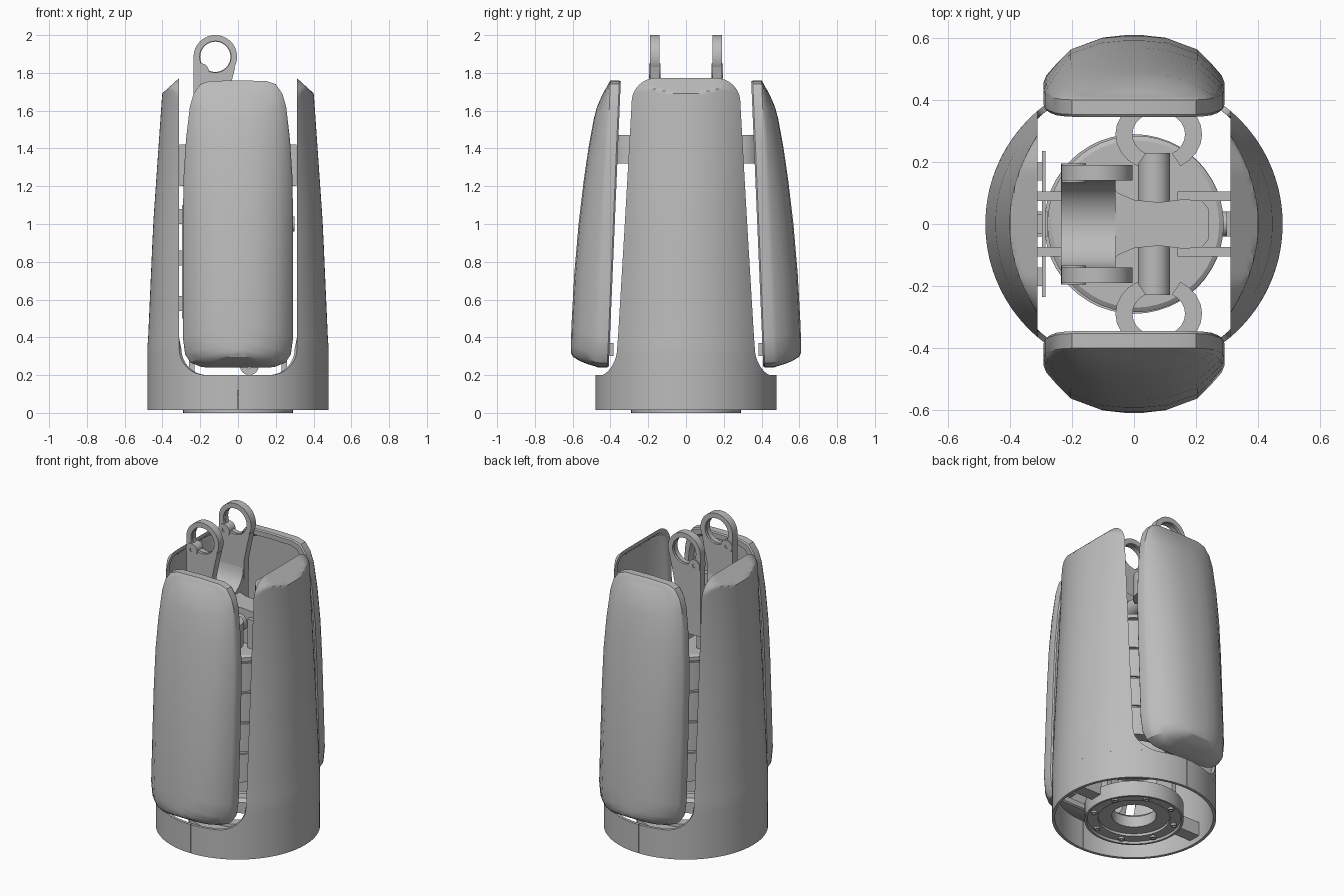
import bpy, bmesh, math

cube = bpy.data.objects.get("Cube")
if cube:
    bpy.data.objects.remove(cube, do_unlink=True)

grey = bpy.data.materials.new("mid grey")
grey.use_nodes = True
grey.diffuse_color = (0.5, 0.5, 0.5, 1)
grey.node_tree.nodes["Principled BSDF"].inputs["Base Color"].default_value = (0.5, 0.5, 0.5, 1)


def make(name, bm, angle=32, thickness=0):
    """Turn a bmesh into a shaded object, with an optional wall thickness."""
    mesh = bpy.data.meshes.new(name)
    bm.to_mesh(mesh)
    bm.free()
    ob = bpy.data.objects.new(name, mesh)
    bpy.context.collection.objects.link(ob)
    mesh.materials.append(grey)
    bpy.ops.object.select_all(action='DESELECT')
    ob.select_set(True)
    bpy.context.view_layer.objects.active = ob
    if thickness:
        mod = ob.modifiers.new("wall", 'SOLIDIFY')
        mod.thickness, mod.offset = thickness, -1
        bpy.ops.object.modifier_apply(modifier=mod.name)
    bpy.ops.object.shade_smooth_by_angle(angle=math.radians(angle))
    return ob


def place(axis, u, v, w):
    """u, v lie across the axis, w lies along it."""
    return {'x': (w, u, v), 'y': (u, w, v), 'z': (u, v, w)}[axis]


def prism(name, pts, axis, lo, hi):
    bm = bmesh.new()
    a, b = [[bm.verts.new(place(axis, u, v, w)) for u, v in pts] for w in (lo, hi)]
    n = len(pts)
    bm.faces.new(a)
    bm.faces.new(b)
    for i in range(n):
        j = (i + 1) % n
        bm.faces.new((a[i], a[j], b[j], b[i]))
    bmesh.ops.recalc_face_normals(bm, faces=bm.faces)
    return make(name, bm)


def box(name, x, y, z):
    return prism(name, [(x[0], y[0]), (x[1], y[0]), (x[1], y[1]), (x[0], y[1])], 'z', *z)


def lathe(name, profile, axis='z', centre=(0, 0), n=48):
    """Revolve a closed (radius, along) profile about an axis."""
    bm = bmesh.new()
    rings = []
    for k in range(n):
        t = math.tau * k / n
        rings.append([bm.verts.new(place(axis, centre[0] + r * math.cos(t),
                                         centre[1] + r * math.sin(t), w)) for r, w in profile])
    m = len(profile)
    for k in range(n):
        a, b = rings[k], rings[(k + 1) % n]
        for i in range(m):
            j = (i + 1) % m
            if profile[i][0] or profile[j][0]:
                bm.faces.new((a[i], a[j], b[j], b[i]))
    bmesh.ops.remove_doubles(bm, verts=bm.verts, dist=1e-5)
    bmesh.ops.recalc_face_normals(bm, faces=bm.faces)
    return make(name, bm)


def tube(name, r, r_in, lo, hi, axis='z', centre=(0, 0), n=48):
    return lathe(name, [(r_in, lo), (r, lo), (r, hi), (r_in, hi)], axis, centre, n)


def lerp(table, z):
    for (z0, a), (z1, b) in zip(table, table[1:]):
        if z <= z1:
            return a + (b - a) * max(0, z - z0) / (z1 - z0)
    return table[-1][1]


# Side shells: tapered half cylinders, cut by a flat plane, bevelled round the top
RADIUS = [(0, .48), (.3, .48), (1, .449), (1.68, .402), (1.8, .395)]
HALF_WIDTH = [(.35, .363), (1, .324), (1.6, .29), (1.8, .28)]
CUT, TOP, CORNER = .312, 1.772, .12
SPRING = TOP - CORNER


def opening_angle(z):
    lift = max(0, .34 - z) / .14
    return math.acos((.17 + .142 * math.sqrt(max(0, 1 - lift * lift))) / .48)


def wall_point(t, z):
    """Point of the upper shell at t = -1..1 across its width."""
    full, r = lerp(HALF_WIDTH, z), lerp(RADIUS, z)
    over = max(0, z - SPRING)
    y = t * (full - CORNER + math.sqrt(max(0, CORNER ** 2 - over ** 2)))
    rise = r - CUT
    rho = (full * full + rise * rise) / (2 * rise)
    aside = abs(y) - (full - CORNER)
    if aside > 0 and over > 0:
        inset = CORNER - math.hypot(aside, over)
    else:
        inset = min(full - abs(y), TOP - z)
    x = r - rho + math.sqrt(rho * rho - y * y)
    return max(CUT, min(x, CUT + 1.1 * inset)), y


def shell(name, side, rows):
    bm = bmesh.new()
    grid = []
    for z in rows:
        row = []
        for k in range(41):
            t = k / 20 - 1
            if z > .35:
                x, y = wall_point(t, z)
            else:
                a = t * (math.radians(89.7) if rows[-1] < .3 else opening_angle(z))
                x, y = .48 * math.cos(a), .48 * math.sin(a)
            row.append(bm.verts.new((side * x, side * y, z)))
        grid.append(row)
    for a, b in zip(grid, grid[1:]):
        for k in range(40):
            bm.faces.new((a[k], a[k + 1], b[k + 1], b[k]))
    ob = make(name, bm, 28, .018)
    for v in ob.data.vertices:
        if v.co.z > .34:
            v.co.x = side * max(CUT, abs(v.co.x))


corner_rows = [.34 - .14 * math.cos(math.pi / 2 * k / 8) for k in range(9)]
wall_rows = [.4 + .125 * k for k in range(10)] + [1.6]
top_rows = [SPRING + CORNER * math.sin(math.pi / 2 * k / 14) for k in range(15)]
for label, s in (("left", 1), ("right", -1)):
    shell(label + "_base_half", s, [.015, .2])
    shell(label + "_side_shell", s, corner_rows + wall_rows + top_rows)

# Front and back panels: a rim with a bevelled, bowed outer face
EDGE = [(0, .24), (.12, .24), (.19, .242), (.25, .265), (.28, .31), (.292, .4), (.292, .7),
        (.292, 1), (.288, 1.25), (.275, 1.45), (.255, 1.62), (.235, 1.69), (.2, 1.74),
        (.15, 1.757), (0, 1.76)]
BOW = [(.24, .597), (.33, .61), (.6, .603), (1.1, .56), (1.4, .517), (1.6, .48), (1.76, .41)]
# width scale, height scale, offset from the inner face, blend towards the bowed face
LOOPS = [(.82, .93, .03, 0), (.88, .95, 0, 0), (.98, .992, 0, 0), (1, 1, .008, 0),
         (1, 1, .055, 0), (.97, .99, .06, .12), (.84, .975, .06, .42),
         (.7, .955, .06, .7), (.36, .925, .06, .95), (.12, .9, .06, 1)]


def panel(name, side):
    outline = EDGE + [(-x, z) for x, z in EDGE[-2:0:-1]]
    n = len(outline)
    bm = bmesh.new()
    loops = []
    for sx, sz, off, blend in LOOPS:
        loop = []
        for x, z in outline:
            z = 1 + (z - 1) * sz
            y = .408 - .063 * (z - .27) / 1.49 + off
            y += (max(y, lerp(BOW, z)) - y) * blend
            loop.append(bm.verts.new((x * sx, side * y, z)))
        loops.append(loop)
    for a, b in zip(loops, loops[1:]):
        for i in range(n):
            j = (i + 1) % n
            bm.faces.new((a[i], a[j], b[j], b[i]))
    for loop in (loops[0], loops[-1]):
        for i in range(n // 2):
            corners = [loop[i], loop[i + 1], loop[n - i - 1], loop[-i]]
            bm.faces.new(list(dict.fromkeys(corners)))
    bmesh.ops.recalc_face_normals(bm, faces=bm.faces)
    make(name, bm, 30)


# Hook arc that holds each panel to the core
HOOK = [(r, math.radians(a)) for r, turns in ((.14, range(-60, 241, 15)), (.085, range(240, -61, -15)))
        for a in turns]
ARM = [(-.235, 1.885), (-.235, 1.36), (-.06, 1.36), (-.055, 1.65), (-.03, 1.77), (-.015, 1.83),
       (-.08, 1.8), (-.13, 1.78), (-.18, 1.81), (-.205, 1.85), (-.21, 1.885)]
for label, s in (("front", -1), ("back", 1)):
    panel(label + "_panel", s)
    prism(label + "_hook", [(.08 + r * math.cos(a), s * (.29 + r * math.sin(a) * .85)) for r, a in HOOK],
          'z', 1.32, 1.47)
    for x in (-.15, .15):
        box(label + "_lower_tab", (x - .03, x + .03), sorted((s * .385, s * .44)), (.3, .37))
    # Eyelets with their arms and pivot bosses
    lo, hi = sorted((s * .14, s * .19))
    tube(label + "_eyelet", .115, .083, lo, hi, 'y', (-.12, 1.885))
    tube(label + "_eyelet_lip", .093, .08, lo + .015, hi - .015, 'y', (-.12, 1.885))
    prism(label + "_eyelet_arm", ARM, 'y', lo, hi)
    tube(label + "_eyelet_boss", .04, .012, lo - .006, hi + .006, 'y', (-.195, 1.81), 24)
    for x in ((-.311, -.15), (.14, .311)):
        box(label + "_shell_bar", x, sorted((s * .075, s * .105)), (1.2, 1.42))
    tube(label + "_roller", .05, .015, *sorted((s * .2, s * .26)), 'y', (.06, .25), 24)

# Saddle joining the arms, lever and cross pin
dish = [(.14 * math.cos(t * math.pi / 12), 1.6 - .14 * math.sin(t * math.pi / 12)) for t in range(13)]
prism("arm_saddle", dish + [(-.14, 1.36), (.14, 1.36)], 'x', -.235, -.06)
side_edge = [(-.08, .13), (-.05, .1), (0, .078), (.08, .07), (.16, .08), (.22, .075), (.24, .05)]
prism("centre_lever", side_edge + [(x, -y) for x, y in side_edge[::-1]], 'z', 1.38, 1.46)
tube("cross_pin", .052, .02, -.23, .23, 'y', (.065, 1.37), 32)
box("lever_post", (-.04, .14), (-.06, .06), (1.2, 1.39))

# Stacked core with grooves between the sections
for k in range(4):
    z = .42 + k * .195
    tube("core_section", .275, .2, z, z + .18, centre=(.01, 0))
    tube("core_groove", .262, .2, z + .18, z + .195, centre=(.01, 0))
lathe("core_cap", [(0, 1.2), (.285, 1.2), (.285, 1.225), (.27, 1.235), (0, 1.235)], centre=(.005, 0))

# Circuit board and its parts on the right side
box("side_board", (-.297, -.285), (-.235, .235), (.5, 1.1))
for z in (.58, .82, 1.04):
    for y in (-.17, 0, .17):
        box("board_part", (-.312, -.297), (y - .03, y + .03), (z - .04, z + .04))
tube("left_axle", .04, .015, .25, .3, 'x', (0, 1.0), 24)

# Base flange with bolts, inner lip, legs and struts to the shell
lathe("base_flange", [(.21, .014), (.272, .014), (.276, 0), (.29, 0), (.29, .1), (.21, .1)])
lathe("base_lip", [(.13, .03), (.215, .03), (.215, .12), (.15, .12), (.13, .1)])
for k in range(8):
    t = math.tau * (k + .5) / 8
    tube("flange_bolt", .018, .008, .002, .016, centre=(.243 * math.cos(t), .243 * math.sin(t)), n=12)
for s in (-1, 1):
    box("base_strut", sorted((s * .28, s * .465)), (-.04, .04), (.05, .14))
    box("core_leg", sorted((s * .23, s * .26)), (-.07, .07), (.09, .43))
